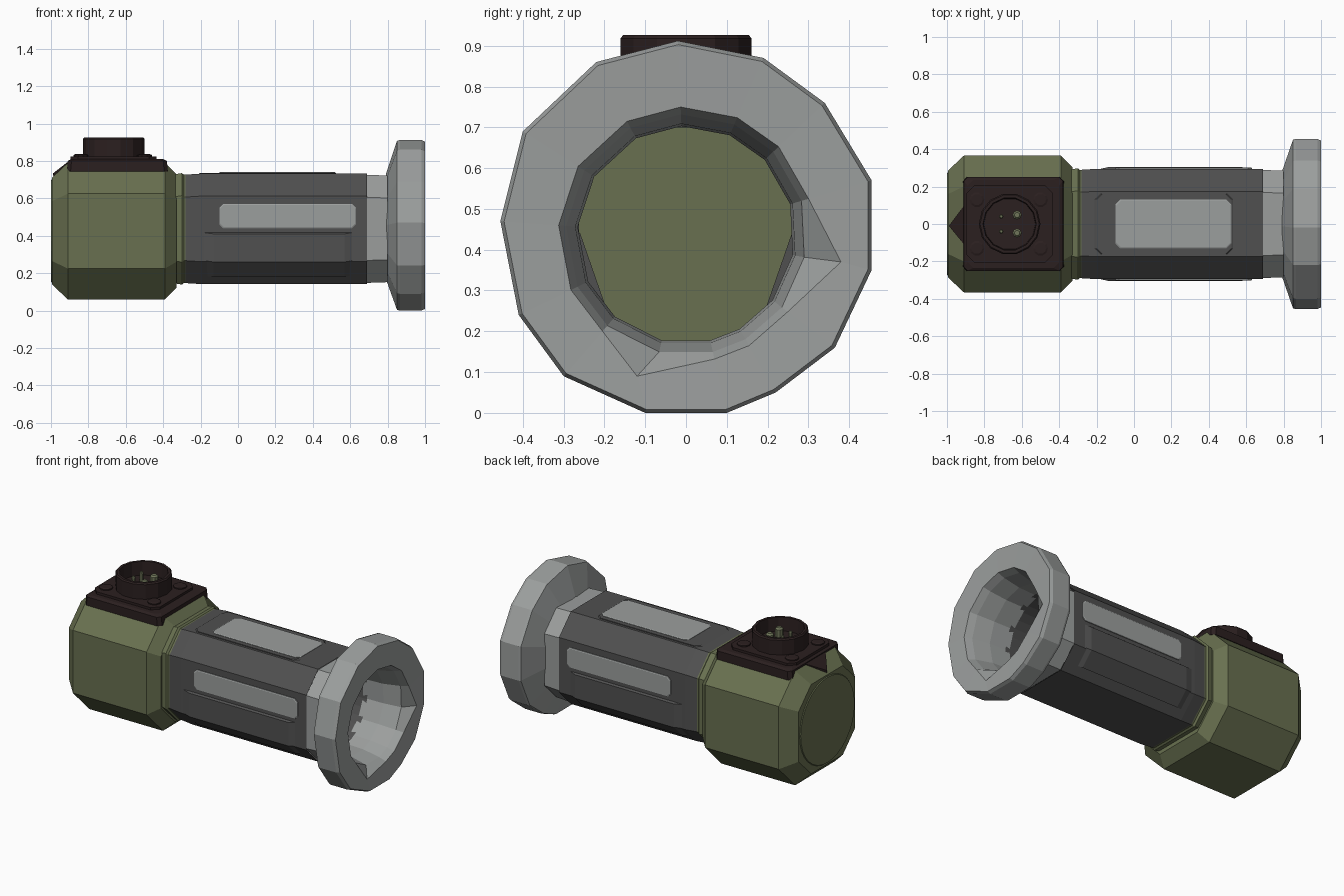
import bpy, bmesh, math
from mathutils import Vector

if "Cube" in bpy.data.objects:
    bpy.data.objects.remove(bpy.data.objects["Cube"])


def material(name, rgb):
    m = bpy.data.materials.new(name)
    m.use_nodes = True
    m.diffuse_color = (*rgb, 1)
    m.node_tree.nodes["Principled BSDF"].inputs["Base Color"].default_value = (*rgb, 1)
    return m


OLIVE = material("olive", (.14, .163, .08))
DARK = material("dark grey", (.08, .08, .08))
LIGHT = material("light grey", (.33, .345, .34))
BROWN = material("dark brown", (.024, .014, .014))
BRASS = material("pale green brass", (.16, .18, .10))
MID = .437  # height of the main axis


def loft(name, rings, mat, caps=(True, True), inward=False):
    """Skin equal-length rings of points into one object."""
    bm = bmesh.new()
    vs = [[bm.verts.new(p) for p in r] for r in rings]
    n = len(vs[0])
    for a, b in zip(vs, vs[1:]):
        for i in range(n):
            j = (i + 1) % n
            bm.faces.new((a[i], a[j], b[j], b[i]))
    for cap, ring in zip(caps, (vs[0], vs[-1])):
        if cap:
            bm.faces.new(ring)
    bmesh.ops.recalc_face_normals(bm, faces=bm.faces)
    if inward:
        bmesh.ops.reverse_faces(bm, faces=bm.faces)
    me = bpy.data.meshes.new(name)
    bm.to_mesh(me)
    bm.free()
    me.materials.append(mat)
    ob = bpy.data.objects.new(name, me)
    bpy.context.collection.objects.link(ob)
    return ob


def cut_rect(w, h, c):
    """Rectangle of half sizes w, h with corners cut by c."""
    return [(w, h - c), (w - c, h), (c - w, h), (-w, h - c),
            (-w, c - h), (c - w, -h), (w - c, -h), (w, c - h)]


def octagon(x, half, c, z=MID):
    return [(x, y, z + v) for y, v in cut_rect(half, half, c)]


def circle(r, n):
    return [(r * math.cos(math.tau * i / n), r * math.sin(math.tau * i / n)) for i in range(n)]


def disc_z(x, y, z, r, n):
    return [(x + a, y + b, z) for a, b in circle(r, n)]


# Housing with chamfered ends
loft("housing", [octagon(x, h, c, .425) for x, h, c in
                 ((-.995, .285, .125), (-.91, .365, .165), (-.39, .365, .165), (-.33, .305, .14))], OLIVE)
loft("rear_cap", [[(x, a, .425 + b) for a, b in circle(r, 32)]
                  for x, r in ((-.99, .28), (-1, .272))], OLIVE)
loft("neck", [octagon(x, h, .12) for x, h in
              ((-.335, .292), (-.3, .298), (-.29, .29), (-.27, .29))], OLIVE, (False, False))

# Barrel, collar and the bore lining
loft("barrel", [octagon(x, h, .12) for x, h in
                ((-.285, .262), (-.28, .29), (-.2, .295), (.69, .295))], DARK, (False, False))
loft("collar", [octagon(.685, .289, .12), octagon(.80, .285, .12)], LIGHT, (False, False))
loft("bore_lining", [[(x, a, MID + b) for a, b in circle(.264, 32)] for x in (-.33, .73)],
     DARK, (False, False), True)

# Irregular end flange, running back into the bore
RIM = [(.455, .35), (.455, .57), (.34, .76), (.19, .87), (-.02, .912), (-.22, .86), (-.4, .69),
       (-.455, .47), (-.41, .24), (-.3, .09), (-.1, 0), (.1, 0), (.22, .05), (.365, .16)]


def rim(x, s):
    return [(x, y * s, MID + (z - MID) * s) for y, z in RIM]


def bore(x, r):
    out = []
    for y, z in RIM:
        d = Vector((y, z - MID)).normalized() * r
        out.append((x, d.x, MID + d.y))
    return out


mouth = bore(.995, .313)
mouth[0] = (.995, .38, .37)     # chipped edges of the mouth
mouth[10] = (.995, -.12, .09)
loft("flange", [rim(.79, .61), rim(.85, .99), rim(.865, 1), rim(.98, 1), rim(1, .98), mouth,
                bore(.95, .295), bore(.84, .272), bore(.70, .266)], LIGHT, (False, False))

# Side grips and light plates, mirrored front and back
GRIP = [(.28, .43), (.306, .41), (.306, .26), (.225, .18), (.2, .2)]
for side, label in ((-1, "front"), (1, "back")):
    rings = []
    for x, sink in ((-.22, .02), (-.13, 0), (.57, 0), (.64, .02)):
        rings.append([(x, side * (y - sink), z + sink * .6) for y, z in GRIP])
    loft(label + "_grip", rings, DARK)
    loft(label + "_plate", [[(.265 + u, side * y, .505 + v) for u, v in cut_rect(w, h, .02)]
                            for y, w, h in ((.29, .365, .065), (.3, .365, .065), (.303, .36, .06))], LIGHT)

# Top panel and plate
loft("top_panel", [[(.16 + u, v, z) for u, v in cut_rect(w, .16, .03)]
                   for z, w in ((.72, .39), (.737, .36))], DARK)
loft("top_plate", [[(.21 + u, v, z) for u, v in cut_rect(w, w - .18, .025)]
                   for z, w in ((.73, .31), (.739, .31), (.742, .305))], LIGHT)

# Connector base: skirt over the housing edges, then a flat plate
CX = -.665
loft("connector_skirt", [[(-.645 + u, v, z) for u, v in cut_rect(w, h, c)]
                         for z, w, h, c in ((.745, .27, .25, .02), (.80, .265, .25, .02),
                                            (.81, .245, .235, .03))], BROWN)
loft("connector_plate", [[(-.665 + u, v, z) for u, v in cut_rect(.23, .205, .04)]
                         for z in (.80, .825)], BROWN)
loft("rear_wedge", [[(-.90, .11, z), (-.90, -.12, z), (x, -.01, z - .07)]
                    for z, x in ((.78, -.985), (.803, -.99))], BROWN)

# Hollow connector shell with pins and screws
loft("connector_shell", [disc_z(CX, 0, z, r, 14) for z, r in
                         ((.82, .165), (.918, .165), (.926, .158), (.926, .142), (.84, .138))],
     BROWN, (False, True))
for i, (x, y, r) in enumerate(((-.71, .04, .012), (-.71, -.04, .012),
                               (-.625, .048, .024), (-.625, -.048, .024))):
    loft(f"pin_{i + 1}", [disc_z(x, y, z, s, 8) for z, s in
                          ((.835, r), (.89, r), (.90, r * .6))], BRASS)
for i, (x, y) in enumerate(((-.84, .13), (-.84, -.13), (-.5, -.13), (-.5, .13))):
    loft(f"screw_{i + 1}", [disc_z(x, y, z, s, 10) for z, s in
                            ((.82, .04), (.832, .04), (.836, .03))], BROWN)
